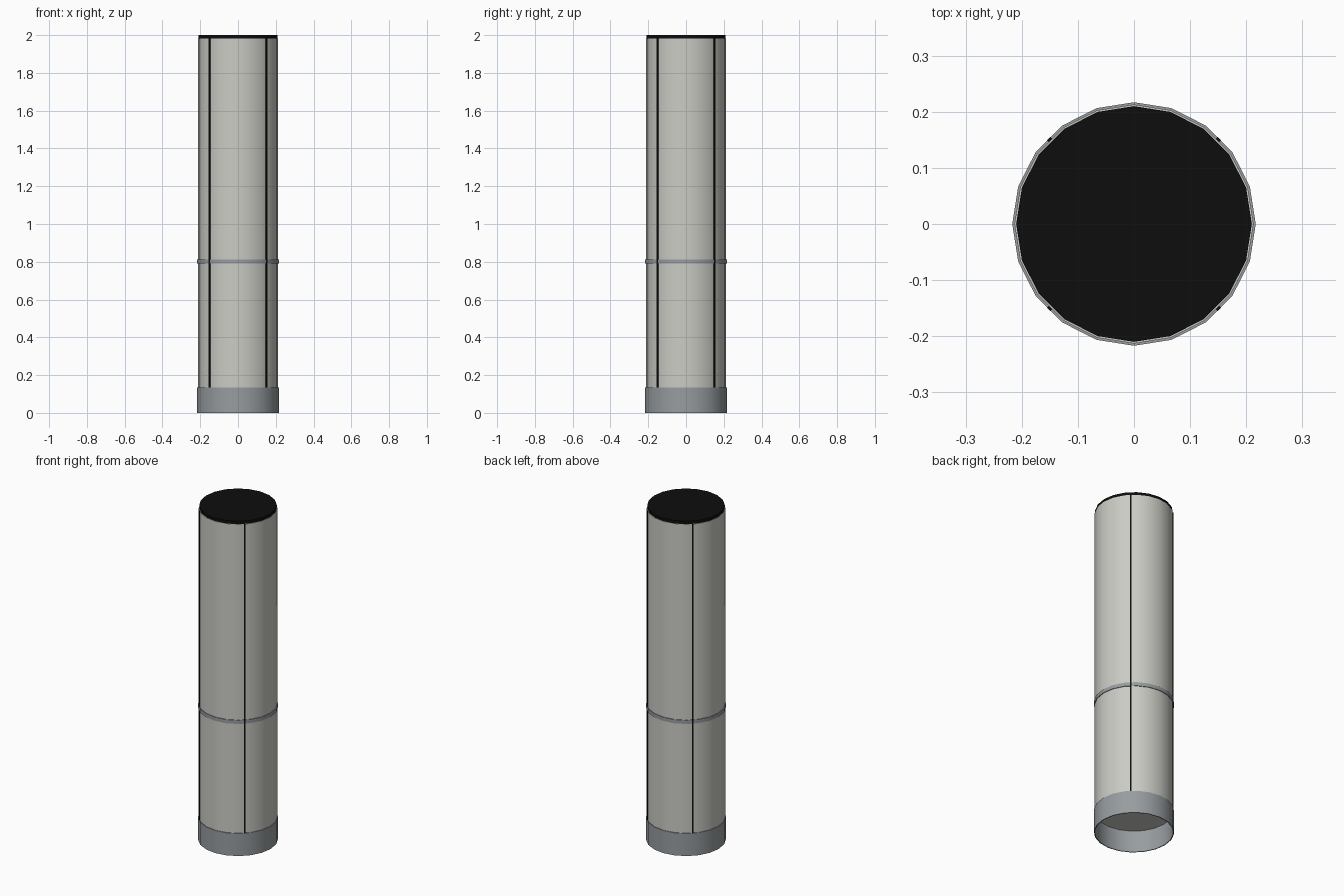
import bpy, bmesh, math

if "Cube" in bpy.data.objects:
    bpy.data.objects.remove(bpy.data.objects["Cube"])

SIDES = 20


def material(name, rgb):
    m = bpy.data.materials.new(name)
    m.diffuse_color = (*rgb, 1)
    m.use_nodes = True
    m.node_tree.nodes["Principled BSDF"].inputs["Base Color"].default_value = m.diffuse_color
    return m


light = material("light grey", (0.60, 0.60, 0.56))
grey = material("steel grey", (0.31, 0.335, 0.35))
black = material("black", (0.004, 0.004, 0.004))


def finish(name, bm, mat, smooth=True):
    bmesh.ops.recalc_face_normals(bm, faces=bm.faces)
    me = bpy.data.meshes.new(name)
    bm.to_mesh(me)
    bm.free()
    me.materials.append(mat)
    ob = bpy.data.objects.new(name, me)
    bpy.context.collection.objects.link(ob)
    if smooth:
        bpy.ops.object.select_all(action='DESELECT')
        ob.select_set(True)
        bpy.context.view_layer.objects.active = ob
        bpy.ops.object.shade_smooth_by_angle(angle=math.radians(30))
    return ob


def lathe(name, profile, mat, closed=False):
    """Revolve (radius, z) points; an open profile gets end caps."""
    bm = bmesh.new()
    rings = [[bm.verts.new((r * math.cos(i * math.tau / SIDES),
                            r * math.sin(i * math.tau / SIDES), z))
              for i in range(SIDES)] for r, z in profile]
    pairs = list(zip(rings, rings[1:]))
    if closed:
        pairs.append((rings[-1], rings[0]))
    else:
        bm.faces.new(rings[0])
        bm.faces.new(rings[-1])
    for a, b in pairs:
        for i in range(SIDES):
            j = (i + 1) % SIDES
            bm.faces.new((a[i], a[j], b[j], b[i]))
    return finish(name, bm, mat)


# Main column, closed at both ends
lathe("column_body", [(0.213, 0.13), (0.213, 1.982)], light)
# Hollow foot sleeve
lathe("base_sleeve", [(0.217, 0), (0.217, 0.135), (0.212, 0.135), (0.212, 0)], grey, True)
# Thin band around the column
lathe("middle_band", [(0.217, 0.79), (0.217, 0.812), (0.211, 0.812), (0.211, 0.79)], grey, True)
# Top cap
lathe("top_cap", [(0.21, 1.98), (0.21, 2.0)], black)

# Four vertical seams on the diagonals
for k in range(4):
    a = math.radians(45 + 90 * k)
    bm = bmesh.new()
    bmesh.ops.create_cube(bm, size=1)
    for v in bm.verts:
        x, y, z = v.co.x * 0.008 + 0.211, v.co.y * 0.008, v.co.z * 1.847 + 1.0575
        v.co = (x * math.cos(a) - y * math.sin(a), x * math.sin(a) + y * math.cos(a), z)
    finish(f"seam_{k + 1}", bm, black, False)
